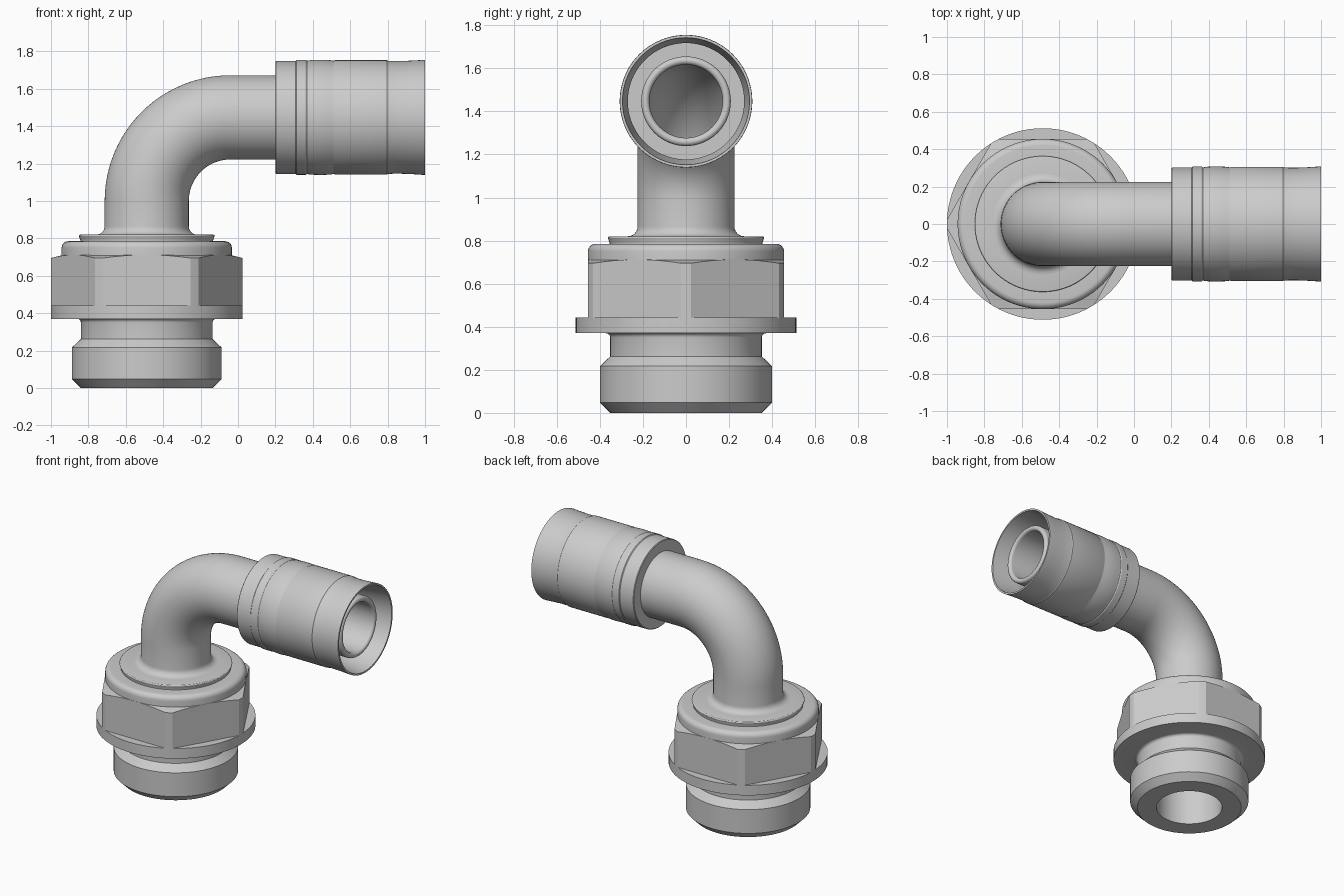
import bpy, bmesh
from math import sin, cos, radians, pi

if "Cube" in bpy.data.objects:
    bpy.data.objects.remove(bpy.data.objects["Cube"])

CX = -0.488          # vertical axis of the nut and stem
AZ = 1.447           # height of the horizontal axis
BEND_Z, BEND_R = 1.0, 0.447
N = 96


def finish(name, bm, angle):
    bmesh.ops.recalc_face_normals(bm, faces=bm.faces)
    me = bpy.data.meshes.new(name)
    bm.to_mesh(me)
    bm.free()
    me.shade_smooth()
    me.set_sharp_from_angle(angle=radians(angle))
    ob = bpy.data.objects.new(name, me)
    bpy.context.collection.objects.link(ob)
    return ob


def skin(name, loops, angle=28):
    """Join closed loops of points into a ring-shaped solid."""
    bm = bmesh.new()
    vs = [[bm.verts.new(p) for p in loop] for loop in loops]
    n = len(vs[0])
    for a, b in zip(vs, vs[1:] + vs[:1]):
        for i in range(n):
            j = (i + 1) % n
            bm.faces.new((a[i], a[j], b[j], b[i]))
    return finish(name, bm, angle)


def ring(x, z, a, r):
    """Circle whose axis is tilted by a from +z towards +x."""
    return [(x + r * cos(t) * cos(a), r * sin(t), z - r * cos(t) * sin(a))
            for t in (2 * pi * i / N for i in range(N))]


def up(r, z):
    return ring(CX, z, 0, r)


def along(r, x):
    return ring(x, AZ, pi / 2, r)


def arc(c, z, rad, a0, a1, n=6):
    """Profile arc as (radius, position) pairs."""
    angs = [radians(a0 + (a1 - a0) * i / n) for i in range(n + 1)]
    return [(c + rad * cos(a), z + rad * sin(a)) for a in angs]


# Threaded spigot, flange and rounded upper collar
body = [(0.222, 0), (0.352, 0), (0.40, 0.048), (0.40, 0.217), (0.352, 0.262),
        *arc(0.372, 0.35, 0.02, 180, 90, 4), (0.512, 0.37), (0.512, 0.442),
        (0.44, 0.442), (0.44, 0.70), (0.455, 0.70),
        *arc(0.42, 0.75, 0.035, 0, 90), (0.355, 0.785), (0.355, 0.79),
        *arc(0.355, 0.812, 0.008, 0, 90, 3), (0.222, 0.82)]
skin("threaded_body", [up(r, z) for r, z in body])

# Hexagon with corners turned down to the flange radius and a chamfered top
FLAT, CORNER, STRIP = 0.455, 0.512, 2.7
angles = []
for k in range(6):
    angles += [60 * k - STRIP, 60 * k]
    angles += [60 * k + STRIP + (60 - 2 * STRIP) * i / 14 for i in range(14)]


def hex_radius(deg):
    return min(CORNER, FLAT / cos(radians((deg % 60) - 30)))


def hex_loop(radius, height):
    pts = []
    for d in angles:
        r = radius(d)
        pts.append((CX + r * cos(radians(d)), r * sin(radians(d)), height(r)))
    return pts


skin("hex_nut", [
    hex_loop(lambda d: 0.42, lambda r: 0.435),
    hex_loop(hex_radius, lambda r: 0.435),
    hex_loop(hex_radius, lambda r: 0.712 - 0.30 * (r - FLAT)),
    hex_loop(lambda d: 0.445, lambda r: 0.712),
    hex_loop(lambda d: 0.42, lambda r: 0.712)], angle=12)


# Bent pipe: filleted foot, elbow, hose nipple, then back through the bore
def bend(r):
    out = []
    for i in range(25):
        a = pi / 2 * i / 24
        out.append(ring(CX + BEND_R - BEND_R * cos(a),
                        BEND_Z + BEND_R * sin(a), a, r))
    return out


foot = [(0.275, 0.76)] + arc(0.27, 0.865, 0.045, 270, 180)
nipple = [(0.225, 0.25), (0.208, 0.25)] + arc(0.189, 0.932, 0.019, 0, 180, 10)
skin("elbow_pipe",
     [up(r, z) for r, z in foot] + bend(0.225)
     + [along(r, x) for r, x in nipple]
     + bend(0.17)[::-1] + [up(0.17, 0.76)])

# Crimp sleeve around the nipple, open at the end
sleeve = [(0.20, 0.20), (0.298, 0.20), (0.302, 0.204), (0.302, 0.308),
          (0.307, 0.313), (0.307, 0.362), (0.303, 0.368), (0.303, 0.372),
          (0.306, 0.39), (0.308, 0.44), (0.306, 0.49), (0.303, 0.51),
          (0.303, 0.514), (0.306, 0.52), (0.306, 0.796), (0.303, 0.80),
          (0.301, 0.83), (0.301, 0.87), (0.304, 0.94), (0.307, 0.985),
          (0.307, 1.0), (0.295, 1.0), (0.287, 0.93), (0.272, 0.82),
          (0.27, 0.80), (0.27, 0.37), (0.20, 0.37)]
skin("crimp_sleeve", [along(r, x) for r, x in sleeve])
